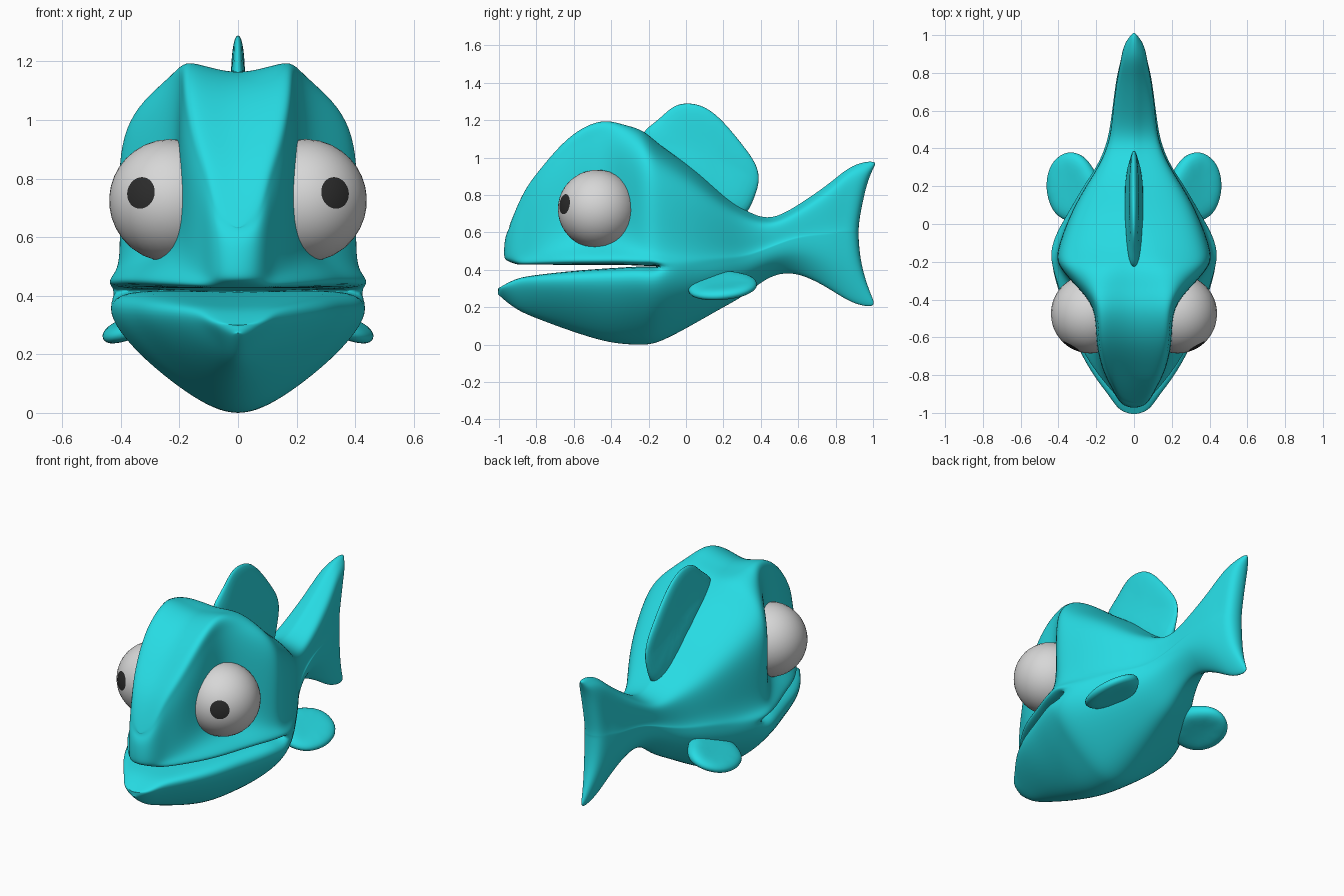
import bpy, bmesh, math
from mathutils import Vector

if "Cube" in bpy.data.objects:
    bpy.data.objects.remove(bpy.data.objects["Cube"])


def material(name, rgb):
    m = bpy.data.materials.new(name)
    m.diffuse_color = (*rgb, 1)
    m.use_nodes = True
    m.node_tree.nodes["Principled BSDF"].inputs["Base Color"].default_value = m.diffuse_color
    return m


TEAL = material("teal skin", (0.02, 0.71, 0.77))
GREY = material("eye white", (0.68, 0.68, 0.68))
BLACK = material("pupil black", (0.025, 0.025, 0.025))


def finish(bm, name, mats, subdiv=0):
    bmesh.ops.recalc_face_normals(bm, faces=bm.faces)
    for f in bm.faces:
        f.smooth = True
    me = bpy.data.meshes.new(name)
    bm.to_mesh(me)
    bm.free()
    for m in mats:
        me.materials.append(m)
    ob = bpy.data.objects.new(name, me)
    bpy.context.collection.objects.link(ob)
    if subdiv:
        mod = ob.modifiers.new("smooth", 'SUBSURF')
        mod.levels = mod.render_levels = subdiv
    return ob


def fit_cage(bm, rounds=3):
    """Push the cage out so the subdivided surface passes through its points."""
    goal = {v: v.co.copy() for v in bm.verts}
    for _ in range(rounds):
        move = {}
        for v in bm.verts:
            n = len(v.link_edges)
            e = sum((k.other_vert(v).co for k in v.link_edges), Vector())
            c = sum((f.calc_center_median() for f in v.link_faces), Vector())
            limit = ((n * n - n) * v.co + 2 * e + 4 * c) / (n * (n + 5))
            move[v] = (goal[v] - limit) * 0.75
        for v, d in move.items():
            v.co += d


# Body stations: y, centre top z, brow z, brow x, side x, lip x, upper lip z, lower lip z, belly z
STATIONS = [
    (-0.945, .66, .655, .04, .055, .055, .43, .305, .26),
    (-0.87, .80, .81, .085, .115, .12, .43, .345, .195),
    (-0.77, .93, .95, .125, .165, .195, .43, .365, .145),
    (-0.62, 1.08, 1.115, .155, .20, .28, .43, .382, .085),
    (-0.46, 1.155, 1.197, .165, .215, .335, .43, .395, .03),
    (-0.34, 1.15, 1.18, .175, .295, .375, .43, .402, .005),
    (-0.23, 1.13, 1.142, .16, .385, .405, .425, .408, .0),
    (-0.13, 1.06, 1.055, .125, .395, .42, .415, .415, .02),
    (0.05, .93, .92, .09, .33, .35, .42, .42, .115),
    (0.20, .80, .79, .065, .25, .265, .44, .44, .20),
    (0.32, .72, .71, .05, .18, .19, .46, .46, .27),
    (0.45, .68, .67, .045, .13, .14, .51, .51, .36),
    (0.60, .75, .735, .045, .11, .115, .56, .56, .375),
    (0.75, .865, .85, .04, .09, .095, .57, .57, .295),
    (0.84, .955, .94, .033, .07, .075, .58, .58, .225),
    (0.913, .982, .955, .022, .042, .042, .58, .58, .203),
]
CORNER = 7          # station of the mouth corner
ROOF, FLOOR = 7, 8  # profile columns inside the mouth


def profile(st):
    y, zc, zt, wb, w, wl, zl, zj, zb = st
    up, low = zt - zl, zj - zb
    pts = [(0, zc), (wb, zt), (wb + .68 * (w - wb), zt - .1 * up), (w, zt - .32 * up),
           (w + .1 * (wl - w), zl + .26 * up), (w + .88 * (wl - w), zl + .09 * up), (.98 * wl, zl),
           (0, zl), (0, zj),
           (wl, zj), (.9 * wl, zj - .4 * low), (.43 * wl, zj - .82 * low), (0, zb)]
    if y > STATIONS[CORNER - 1][0]:
        pts[6] = (wl, zl)
    yc = STATIONS[CORNER][0]
    sweep = .09 * max(0, (y - .6) / .31) ** 2          # tail tips sweep back
    out = []
    for i, (x, z) in enumerate(pts):
        v = min(.96, abs((z - zl) / ((zc - zl) if z > zl else (zl - zb))))
        shift = .06 * min(0, y - yc) if i >= FLOOR else 0  # lower jaw juts forward
        if st is STATIONS[0] and i <= ROOF:                # snout tip, undercut at the lip
            shift = (.01, .01, .005, -.01, -.015, 0, .045, .045)[i]
        out.append((x, y + shift + sweep * v * v, z))
    return out


# Body with head, open mouth and tail
bm = bmesh.new()
grid = {s: [[bm.verts.new((s * x, y, z)) for x, y, z in profile(st)] for st in STATIONS]
        for s in (1, -1)}
cols = len(grid[1][0])
last = len(STATIONS) - 1
for i in range(cols - 1):
    if i == ROOF:
        continue
    inner = i in (ROOF - 1, FLOOR)
    for s in (1, -1):
        g = grid[s]
        for j in range(CORNER if inner else last):
            bm.faces.new((g[j][i], g[j][i + 1], g[j + 1][i + 1], g[j + 1][i]))
    for j in ((0,) if inner else (0, last)):
        a, b = grid[1][j], grid[-1][j]
        bm.faces.new((a[i], a[i + 1], b[i + 1], b[i]))
bmesh.ops.delete(bm, geom=[v for v in bm.verts if not v.link_faces], context='VERTS')
bmesh.ops.remove_doubles(bm, verts=bm.verts, dist=1e-4)
fit_cage(bm)
finish(bm, "body", [TEAL], 3)


def fin(name, outline, normal, thick):
    """Lens-shaped fin from a closed outline; thick gives the half thickness at a point."""
    bm = bmesh.new()
    pts = [Vector(p) for p in outline]
    n = len(pts)
    c = sum(pts, Vector()) / n
    nrm = Vector(normal).normalized()
    rim = [bm.verts.new(p) for p in pts]
    for s in (1, -1):
        ring = [bm.verts.new(p + nrm * s * thick(p)) for p in (c.lerp(q, .8) for q in pts)]
        mid = bm.verts.new(c + nrm * s * thick(c))
        for i in range(n):
            k = (i + 1) % n
            bm.faces.new((rim[i], rim[k], ring[k], ring[i]))
            bm.faces.new((ring[i], ring[k], mid))
    fit_cage(bm, 2)
    finish(bm, name, [TEAL], 2)


# Dorsal fin, thicker towards its base
DORSAL = [(-.24, 1.11), (-.16, 1.19), (-.08, 1.265), (0, 1.29), (.1, 1.27), (.2, 1.19), (.3, 1.07),
          (.37, .97), (.39, .88), (.365, .79), (.31, .69), (.2, .72), (.05, .84), (-.12, .98)]
fin("dorsal_fin", [(0, y, z) for y, z in DORSAL], (1, 0, 0),
    lambda p: .02 + .11 * max(0, 1.2 - p.z - .9 * max(0, p.y)))

# Side fins and eyes
PADDLE = [(.30, .01), (.40, .04), (.448, .12), (.462, .21), (.44, .31), (.37, .375),
          (.29, .37), (.23, .31), (.18, .2), (.22, .08)]
for s, side in ((1, "right"), (-1, "left")):
    fin(side + "_side_fin",
        [(s * x, y, .255 - .4 * (x - .46) + .1 * (y - .2)) for x, y in PADDLE],
        (s * .4, -.1, 1), lambda p: .028 + .1 * max(0, .38 - abs(p.x)))

    # Eyeball with its pole at the pupil; faces near the pole are black
    look = Vector((s * .105, -.18, .027)).normalized()
    centre = Vector((s * .23, -.475, .725))
    bm = bmesh.new()
    bmesh.ops.create_uvsphere(bm, u_segments=32, v_segments=24, radius=.21)
    for f in bm.faces:
        f.material_index = int(f.calc_center_median().normalized().z > math.cos(math.radians(14.5)))
    turn = look.to_track_quat('Z', 'Y')
    for v in bm.verts:
        v.co = turn @ v.co + centre
    finish(bm, side + "_eye", [GREY, BLACK])
